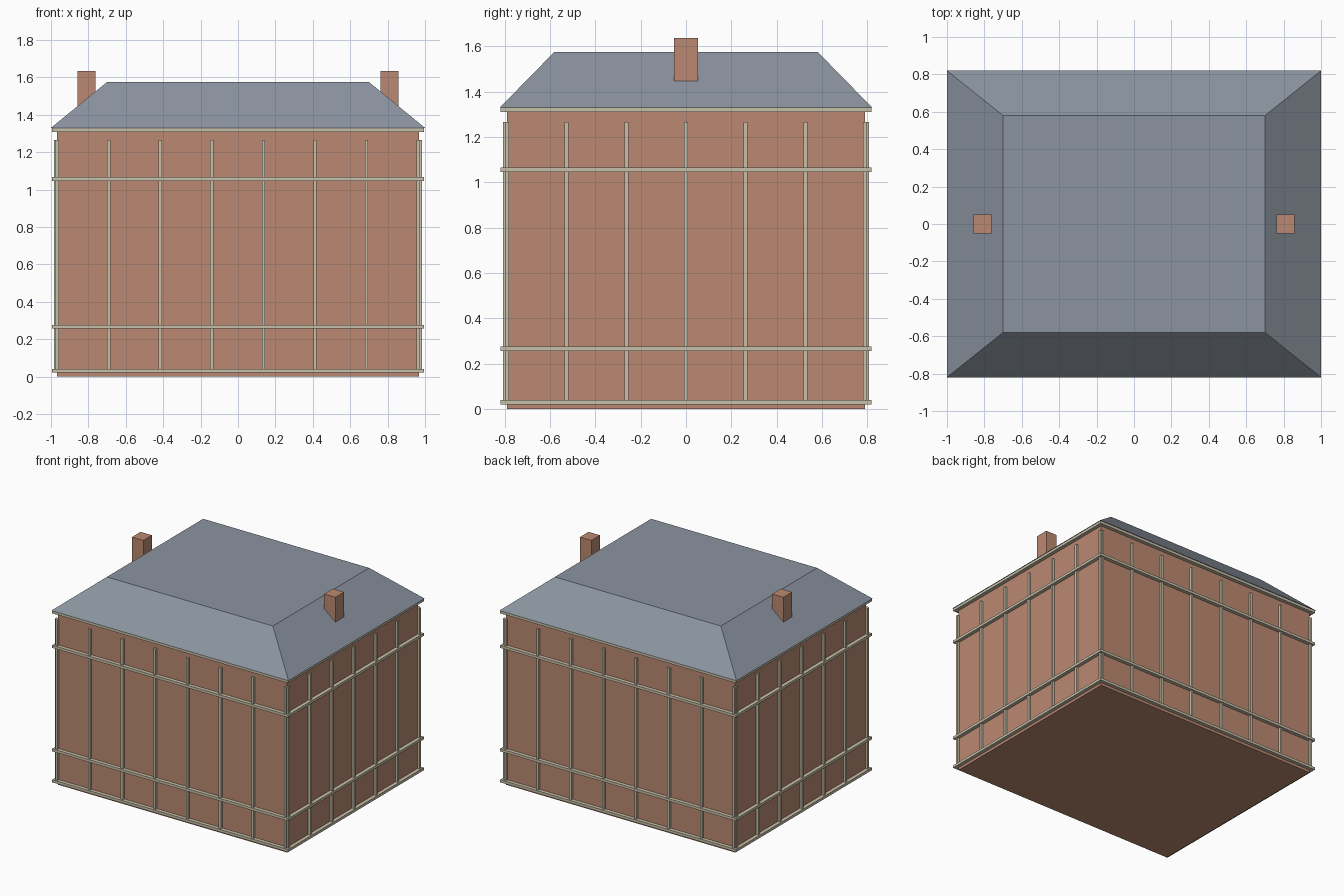
import bpy
import bmesh

cube = bpy.data.objects.get("Cube")
if cube:
    bpy.data.objects.remove(cube, do_unlink=True)


def make_material(name, rgb):
    mat = bpy.data.materials.new(name)
    mat.use_nodes = True
    colour = (*rgb, 1.0)
    mat.diffuse_color = colour
    mat.node_tree.nodes["Principled BSDF"].inputs["Base Color"].default_value = colour
    return mat


BRICK = make_material("terracotta brick", (0.50, 0.25, 0.165))
SLATE = make_material("grey slate", (0.26, 0.295, 0.35))
STONE = make_material("pale stone", (0.58, 0.53, 0.40))


def finish(name, bm, mat):
    bmesh.ops.recalc_face_normals(bm, faces=bm.faces[:])
    mesh = bpy.data.meshes.new(name)
    bm.to_mesh(mesh)
    bm.free()
    mesh.materials.append(mat)
    obj = bpy.data.objects.new(name, mesh)
    bpy.context.collection.objects.link(obj)
    return obj


def add_box(bm, low, high):
    verts = bmesh.ops.create_cube(bm, size=1)["verts"]
    for v in verts:
        v.co = [(a + b) / 2 + c * (b - a) for a, b, c in zip(low, high, v.co)]
    return verts


def box(name, low, high, mat):
    bm = bmesh.new()
    add_box(bm, low, high)
    return finish(name, bm, mat)


WALL_X, WALL_Y = 0.967, 0.789      # half size of the brick block
BAND_X, BAND_Y = 0.995, 0.817      # half size of the stone bands
EAVES, RIDGE = 1.33, 1.575

# Brick walls
box("walls", (-WALL_X, -WALL_Y, 0), (WALL_X, WALL_Y, EAVES), BRICK)

# Horizontal bands, four beams each
for name, z in (("base_band", 0.031), ("sill_band", 0.267),
                ("upper_band", 1.056), ("cornice", 1.319)):
    bm = bmesh.new()
    low, high = z - 0.01, z + 0.01
    for s in (-1, 1):
        ys = sorted((s * (WALL_Y - 0.005), s * BAND_Y))
        add_box(bm, (-BAND_X, ys[0], low), (BAND_X, ys[1], high))
        xs = sorted((s * (WALL_X - 0.005), s * BAND_X))
        add_box(bm, (xs[0], -BAND_Y, low), (xs[1], BAND_Y, high))
    finish(name, bm, STONE)

# Vertical battens on all four walls
HALF, DEPTH, BOTTOM, TOP = 0.009, 0.018, 0.03, 1.265
for side, s in (("front", -1), ("back", 1)):
    bm = bmesh.new()
    ys = sorted((s * (WALL_Y - 0.005), s * (WALL_Y + DEPTH)))
    for i in range(8):
        x = -0.966 + 0.2755 * i
        add_box(bm, (x - HALF, ys[0], BOTTOM), (x + HALF, ys[1], TOP))
    finish(side + "_battens", bm, STONE)
for side, s in (("right", -1), ("left", 1)):
    bm = bmesh.new()
    xs = sorted((s * (WALL_X - 0.005), s * (WALL_X + DEPTH)))
    for i in range(7):
        y = 0.263 * (i - 3)
        add_box(bm, (xs[0], y - HALF, BOTTOM), (xs[1], y + HALF, TOP))
    finish(side + "_battens", bm, STONE)

# Flat-topped hipped roof
bm = bmesh.new()
for v in add_box(bm, (-1, -0.82, EAVES), (1, 0.82, RIDGE)):
    if v.co.z > EAVES + 0.1:
        v.co.x *= 0.7
        v.co.y *= 0.58 / 0.82
finish("roof", bm, SLATE)

# Chimneys on both end slopes
for side, x in (("right", -0.81), ("left", 0.81)):
    box(side + "_chimney", (x - 0.048, -0.052, EAVES - 0.005),
        (x + 0.048, 0.052, 1.635), BRICK)
